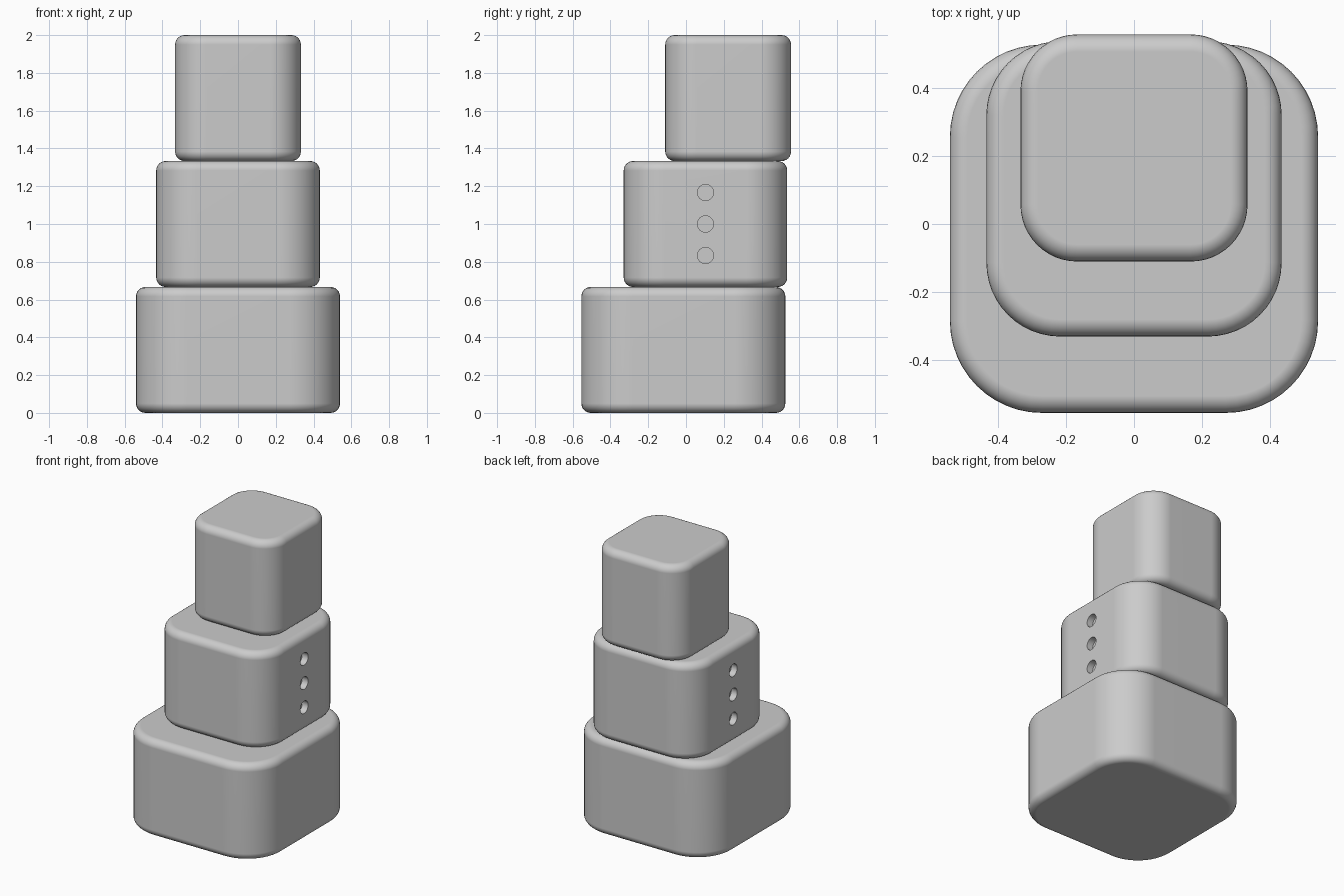
import bpy
import bmesh
import math
from mathutils import Matrix, Vector

cube = bpy.data.objects.get("Cube")
if cube:
    bpy.data.objects.remove(cube, do_unlink=True)

# Single grey material
grey = bpy.data.materials.new("light_grey")
grey.use_nodes = True
colour = (0.6, 0.6, 0.6, 1.0)
grey.diffuse_color = colour
grey.node_tree.nodes["Principled BSDF"].inputs["Base Color"].default_value = colour

HEIGHT = 2 / 3
RIM = 0.05
HOLE_RADIUS = 0.043
HOLE_DEPTH = 0.045


def add_object(name, bm):
    mesh = bpy.data.meshes.new(name)
    bm.to_mesh(mesh)
    bm.free()
    mesh.materials.append(grey)
    obj = bpy.data.objects.new(name, mesh)
    bpy.context.collection.objects.link(obj)
    return obj


def rounded_block(name, width, y, level):
    """Square block with wide upright corners and a small rounded rim."""
    bm = bmesh.new()
    bmesh.ops.create_cube(bm, size=1)
    bmesh.ops.scale(bm, vec=(width, width, HEIGHT), verts=bm.verts)
    upright = [e for e in bm.edges
               if abs(e.verts[0].co.z - e.verts[1].co.z) > HEIGHT / 2]
    bmesh.ops.bevel(bm, geom=upright, offset=width / 4, segments=12,
                    profile=0.5, affect='EDGES')
    rims = [e for e in bm.edges
            if abs(e.verts[0].co.z - e.verts[1].co.z) < 0.001]
    bmesh.ops.bevel(bm, geom=rims, offset=RIM, segments=6,
                    profile=0.5, affect='EDGES')
    bmesh.ops.translate(bm, vec=(0, y, HEIGHT * (level + 0.5)), verts=bm.verts)
    return add_object(name, bm)


def activate(obj):
    bpy.ops.object.select_all(action='DESELECT')
    obj.select_set(True)
    bpy.context.view_layer.objects.active = obj


def cut_side_holes(obj, width, y):
    """Three shallow round sockets in each side of the block."""
    bm = bmesh.new()
    for side in (-1, 1):
        for step in (-1, 0, 1):
            place = (Matrix.Translation(Vector((side * width / 2, y, 1 + step / 6)))
                     @ Matrix.Rotation(math.pi / 2, 4, 'Y'))
            bmesh.ops.create_cone(bm, cap_ends=True, segments=32,
                                  radius1=HOLE_RADIUS, radius2=HOLE_RADIUS,
                                  depth=2 * HOLE_DEPTH, matrix=place)
    cutter = add_object("hole_cutter", bm)
    cutter.hide_render = True
    cut = obj.modifiers.new("side_holes", 'BOOLEAN')
    cut.operation = 'DIFFERENCE'
    cut.solver = 'EXACT'
    cut.object = cutter
    activate(obj)
    bpy.ops.object.modifier_apply(modifier=cut.name)
    bpy.data.objects.remove(cutter, do_unlink=True)


# Three stacked blocks, each smaller and set slightly further back
blocks = []
for level, (name, width, y) in enumerate((("lower_block", 1.08, -0.014),
                                          ("middle_block", 0.866, 0.103),
                                          ("upper_block", 0.666, 0.223))):
    block = rounded_block(name, width, y, level)
    if name == "middle_block":
        cut_side_holes(block, width, y)
    blocks.append(block)

# Smooth rounded corners, crisp hole edges, flat faces kept even
for block in blocks:
    activate(block)
    bpy.ops.object.shade_smooth_by_angle(angle=math.radians(35))
    normals = block.modifiers.new("even_normals", 'WEIGHTED_NORMAL')
    normals.keep_sharp = True
